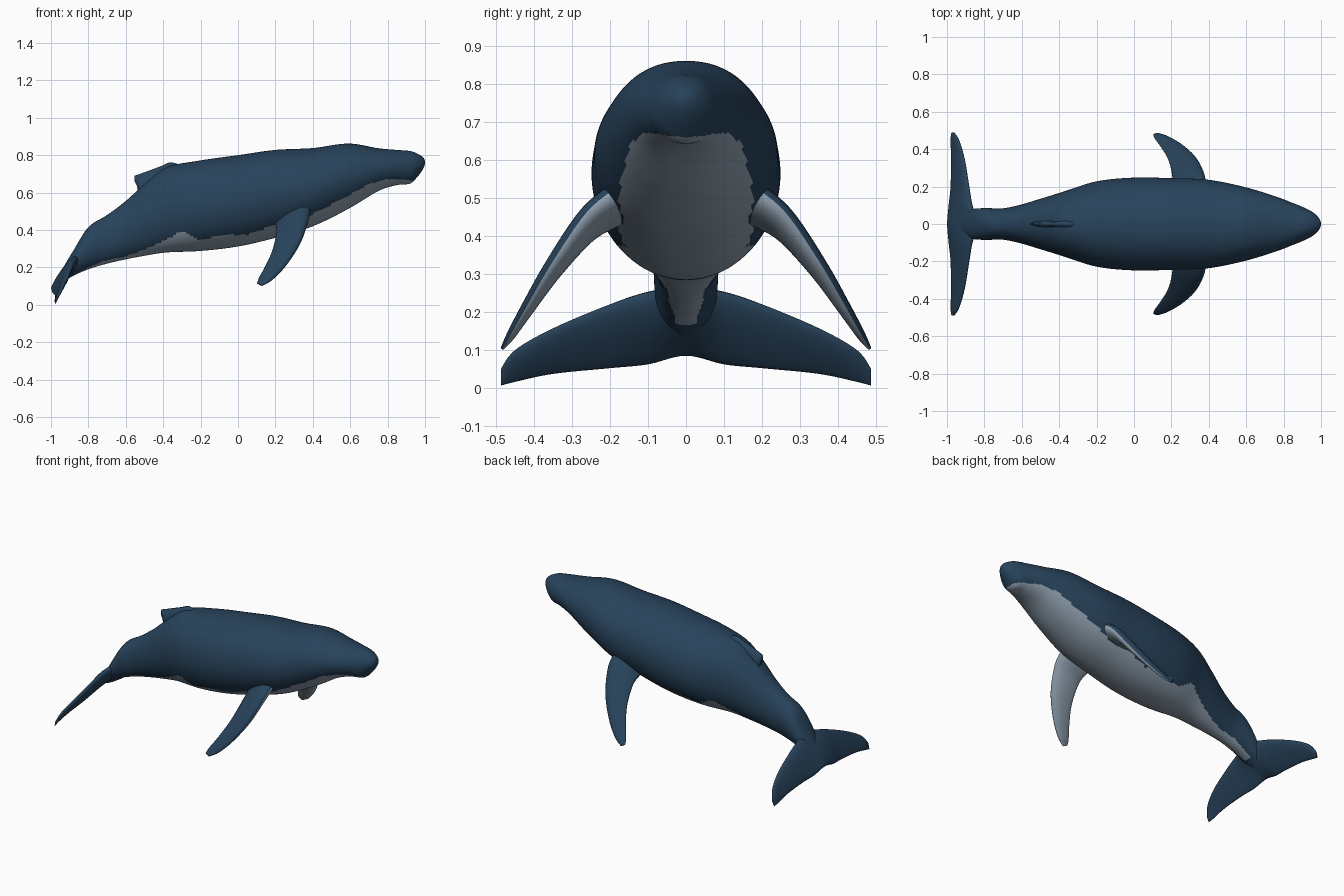
import bpy, bmesh, math
from mathutils import Vector

if "Cube" in bpy.data.objects:
    bpy.data.objects.remove(bpy.data.objects["Cube"])


def material(name, rgb):
    m = bpy.data.materials.new(name)
    m.diffuse_color = (*rgb, 1)
    m.use_nodes = True
    m.node_tree.nodes["Principled BSDF"].inputs["Base Color"].default_value = m.diffuse_color
    return m


BLUE = material("deep blue skin", (0.021, 0.056, 0.105))
PALE = material("pale grey belly", (0.29, 0.37, 0.45))


def lerp(table, x):
    """Piecewise linear lookup in a list of (x, value) pairs."""
    for (x0, v0), (x1, v1) in zip(table, table[1:]):
        if x <= x1:
            return v0 + (v1 - v0) * max(0, (x - x0) / (x1 - x0))
    return table[-1][1]


def refine(rows, n):
    """Catmull-Rom refinement of rows of numbers."""
    out = []
    for i in range(len(rows) - 1):
        quad = [rows[min(max(i + k, 0), len(rows) - 1)] for k in (-1, 0, 1, 2)]
        for s in range(n):
            t = s / n
            out.append([0.5 * (2 * b + (c - a) * t + (2 * a - 5 * b + 4 * c - d) * t * t
                               + (3 * b - a - 3 * c + d) * t ** 3)
                        for a, b, c, d in zip(*quad)])
    return out + [list(rows[-1])]


def loft(name, rings, is_pale=None):
    """Skin a list of equal point rings; is_pale(centre, ring index) picks the belly colour."""
    bm = bmesh.new()
    vs = [[bm.verts.new(p) for p in r] for r in rings]
    n = len(rings[0])
    for a, b in zip(vs, vs[1:]):
        for i in range(n):
            j = (i + 1) % n
            f = bm.faces.new((a[i], a[j], b[j], b[i]))
            if is_pale and is_pale(f.calc_center_median(), i):
                f.material_index = 1
    bm.faces.new(vs[0])
    bm.faces.new(vs[-1])
    bmesh.ops.recalc_face_normals(bm, faces=bm.faces)
    for f in bm.faces:
        f.smooth = True
    me = bpy.data.meshes.new(name)
    bm.to_mesh(me)
    bm.free()
    me.materials.append(BLUE)
    me.materials.append(PALE)
    ob = bpy.data.objects.new(name, me)
    bpy.context.collection.objects.link(ob)
    return ob


def blade_rings(sections, sides=24):
    """Rings for a flipper or fluke from rows of leading point, trailing point, thickness."""
    leads = [Vector(s[:3]) for s in sections]
    trails = [Vector(s[3:6]) for s in sections]
    mids = [(a + b) / 2 for a, b in zip(leads, trails)]
    rings = []
    for k, s in enumerate(sections):
        half = (leads[k] - trails[k]) / 2
        span = mids[min(k + 1, len(mids) - 1)] - mids[max(k - 1, 0)]
        up = half.cross(span).normalized() * s[6] / 2
        ring = []
        for i in range(sides):
            t = 2 * math.pi * i / sides
            # blunt leading edge, thin trailing edge
            ring.append(mids[k] + half * math.cos(t) + up * math.sin(t) * (0.8 + 0.3 * math.cos(t)))
        rings.append(ring)
    return rings


# Body: x, top z, bottom z, half width
stations = [
    (-0.94, 0.19, 0.12, 0.030), (-0.88, 0.29, 0.155, 0.075), (-0.80, 0.415, 0.19, 0.085),
    (-0.70, 0.48, 0.22, 0.084), (-0.60, 0.555, 0.243, 0.105), (-0.50, 0.645, 0.262, 0.135),
    (-0.38, 0.735, 0.280, 0.172), (-0.20, 0.772, 0.288, 0.228), (0.00, 0.80, 0.312, 0.248),
    (0.20, 0.828, 0.358, 0.245), (0.40, 0.838, 0.42, 0.236), (0.59, 0.862, 0.513, 0.198),
    (0.75, 0.837, 0.608, 0.150), (0.85, 0.828, 0.640, 0.112), (0.92, 0.822, 0.648, 0.083),
    (0.96, 0.808, 0.685, 0.060), (0.99, 0.788, 0.727, 0.030), (1.0, 0.768, 0.755, 0.006)]

# Height of the ragged edge between back and belly colours
belly_edge = [(-0.86, 0.17), (-0.72, 0.235), (-0.6, 0.26), (-0.5, 0.295), (-0.4, 0.34), (-0.3, 0.395),
              (-0.2, 0.345), (-0.1, 0.372), (0.05, 0.375), (0.2, 0.43), (0.3, 0.44), (0.4, 0.485),
              (0.6, 0.59), (0.7, 0.645), (0.8, 0.672), (0.9, 0.668), (0.95, 0.66), (1.0, 0.64)]

rings = []
for x, top, bot, w in refine(stations, 10):
    zc, h = (top + bot) / 2, (top - bot) / 2
    rings.append([(x, w * math.copysign(abs(math.cos(t)) ** 0.93, math.cos(t)), zc + h * math.sin(t))
                  for t in (2 * math.pi * i / 96 for i in range(96))])
loft("body", rings, lambda c, i: c.x > -0.86 and c.z < lerp(belly_edge, c.x))

# Dorsal fin: a low hooked ridge, rows of x, top z, base z, half width
fin = [(-0.30, 0.745, 0.70, 0.035), (-0.36, 0.762, 0.68, 0.034), (-0.41, 0.742, 0.65, 0.030),
       (-0.48, 0.716, 0.60, 0.024), (-0.53, 0.698, 0.57, 0.014), (-0.553, 0.690, 0.63, 0.004)]
fin_rings = []
for x, top, base, w in refine(fin, 3):
    fin_rings.append([(x + (0.02 if x < -0.54 and z == base else 0), y, z) for y, z in
                      ((-w, base), (-w * 0.7, (top + base) / 2), (-w * 0.25, top),
                       (w * 0.25, top), (w * 0.7, (top + base) / 2), (w, base))])
loft("dorsal_fin", fin_rings)

# Tail flukes: one blade from tip to tip
half_fluke = [
    (-0.835, 0.0, 0.265, -0.998, 0.0, 0.085, 0.075), (-0.868, 0.1, 0.252, -0.99, 0.1, 0.062, 0.060),
    (-0.884, 0.2, 0.220, -0.980, 0.2, 0.052, 0.045), (-0.908, 0.35, 0.157, -0.978, 0.35, 0.037, 0.032),
    (-0.938, 0.45, 0.100, -0.980, 0.45, 0.016, 0.024), (-0.962, 0.488, 0.050, -0.976, 0.488, 0.006, 0.012)]
other = [(a, -b, c, d, -e, f, g) for a, b, c, d, e, f, g in half_fluke[:0:-1]]
loft("tail_flukes", blade_rings(refine(other + half_fluke, 6)))

# Pectoral flippers: pale on the inner face
flipper = [
    (0.385, 0.18, 0.53, 0.20, 0.18, 0.43, 0.09), (0.378, 0.26, 0.465, 0.205, 0.25, 0.39, 0.075),
    (0.335, 0.35, 0.335, 0.185, 0.34, 0.295, 0.058), (0.26, 0.42, 0.215, 0.145, 0.41, 0.205, 0.042),
    (0.185, 0.465, 0.135, 0.112, 0.455, 0.145, 0.028), (0.13, 0.485, 0.102, 0.102, 0.478, 0.115, 0.012)]
for side, name in ((1, "left_flipper"), (-1, "right_flipper")):
    rows = [[p * side if k in (1, 4) else p for k, p in enumerate(r)] for r in refine(flipper, 6)]
    # the blade's thickness direction swaps with the mirrored span
    loft(name, blade_rings(rows), lambda c, i, s=side: (i >= 12) == (s > 0))
